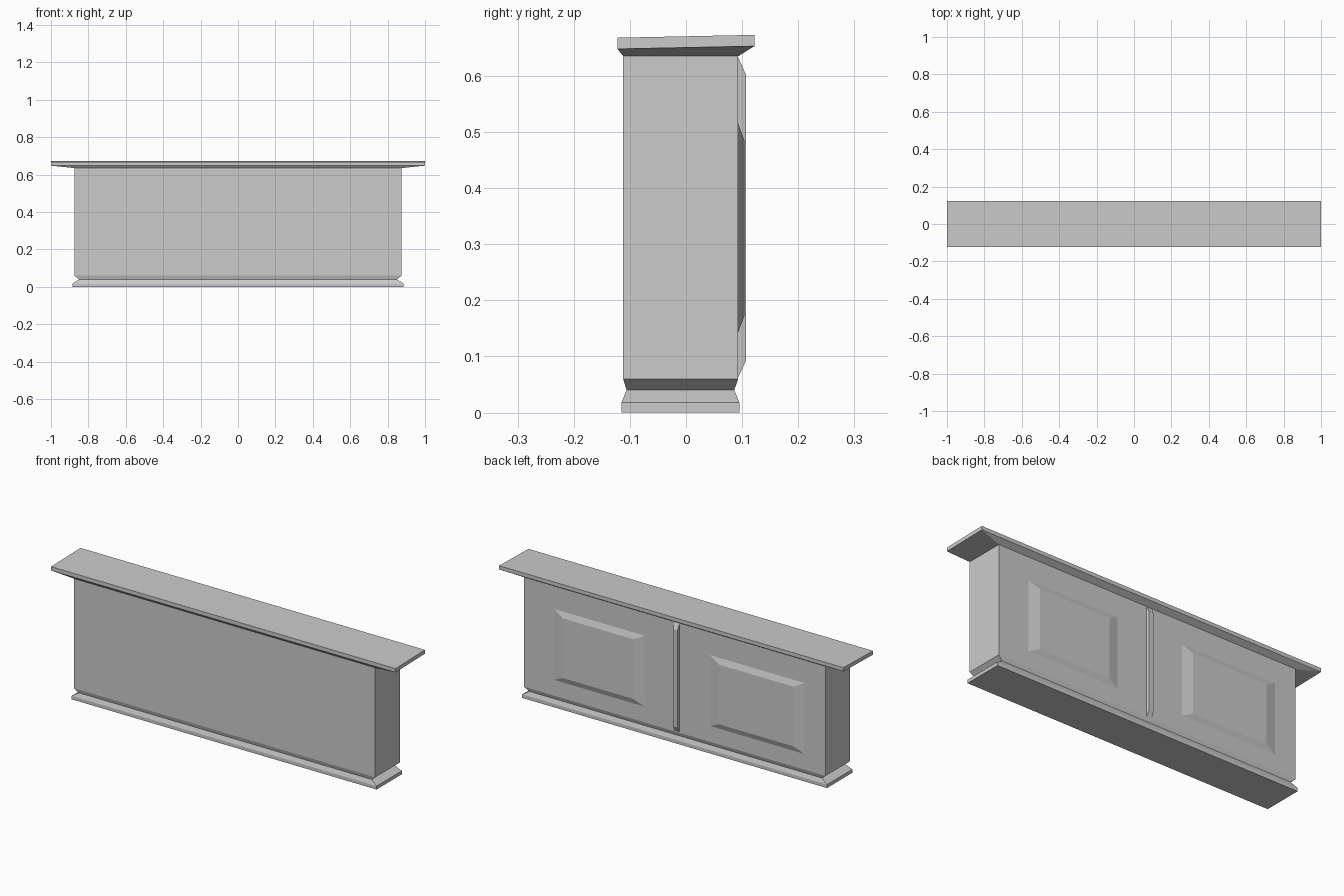
import bpy
import bmesh

cube = bpy.data.objects.get("Cube")
if cube:
    bpy.data.objects.remove(cube, do_unlink=True)

GREY = (0.6, 0.6, 0.6, 1.0)
grey = bpy.data.materials.new("light grey")
grey.use_nodes = True
grey.diffuse_color = GREY
grey.node_tree.nodes["Principled BSDF"].inputs["Base Color"].default_value = GREY


def loft(name, rings):
    """Join a stack of four-cornered rings into a closed, flat-shaded solid."""
    bm = bmesh.new()
    loops = [[bm.verts.new(p) for p in ring] for ring in rings]
    for a, b in zip(loops, loops[1:]):
        for i in range(4):
            j = (i + 1) % 4
            bm.faces.new((a[i], a[j], b[j], b[i]))
    bm.faces.new(loops[0][::-1])
    bm.faces.new(loops[-1])
    bmesh.ops.recalc_face_normals(bm, faces=bm.faces)
    mesh = bpy.data.meshes.new(name)
    bm.to_mesh(mesh)
    bm.free()
    mesh.materials.append(grey)
    obj = bpy.data.objects.new(name, mesh)
    bpy.context.collection.objects.link(obj)
    return obj


def level(half_x, y0, y1, z0, z1=None):
    """Horizontal ring; z1 lifts the back edge."""
    z1 = z0 if z1 is None else z1
    return [(-half_x, y0, z0), (half_x, y0, z0), (half_x, y1, z1), (-half_x, y1, z1)]


def upright(x0, x1, z0, z1, y):
    """Ring standing parallel to the back face."""
    return [(x0, y, z0), (x1, y, z0), (x1, y, z1), (x0, y, z1)]


BACK = 0.093

# Plinth, pinched in below the cabinet
loft("plinth", [level(0.885, -0.115, 0.095, 0.0),
                level(0.885, -0.115, 0.095, 0.018),
                level(0.85, -0.106, 0.086, 0.04)])

# Cabinet body with a chamfered foot
loft("cabinet_body", [level(0.85, -0.106, 0.086, 0.04),
                      level(0.875, -0.112, BACK, 0.06),
                      level(0.875, -0.112, BACK, 0.635)])

# Countertop, flared below and rising slightly to the back
loft("countertop", [level(0.875, -0.112, BACK, 0.635),
                    level(1.0, -0.122, 0.122, 0.648, 0.653),
                    level(1.0, -0.122, 0.122, 0.668, 0.673)])

# Raised bevelled panels on the back
for name, x0, x1 in (("left_panel", 0.175, 0.70), ("right_panel", -0.753, -0.204)):
    loft(name, [upright(x0, x1, 0.143, 0.515, BACK),
                upright(x0 + 0.058, x1 - 0.058, 0.172, 0.485, 0.104)])

# Slim divider between the panels
loft("centre_divider", [upright(-0.028, 0.003, 0.063, 0.633, BACK),
                        upright(-0.025, 0.0, 0.092, 0.602, 0.107)])
